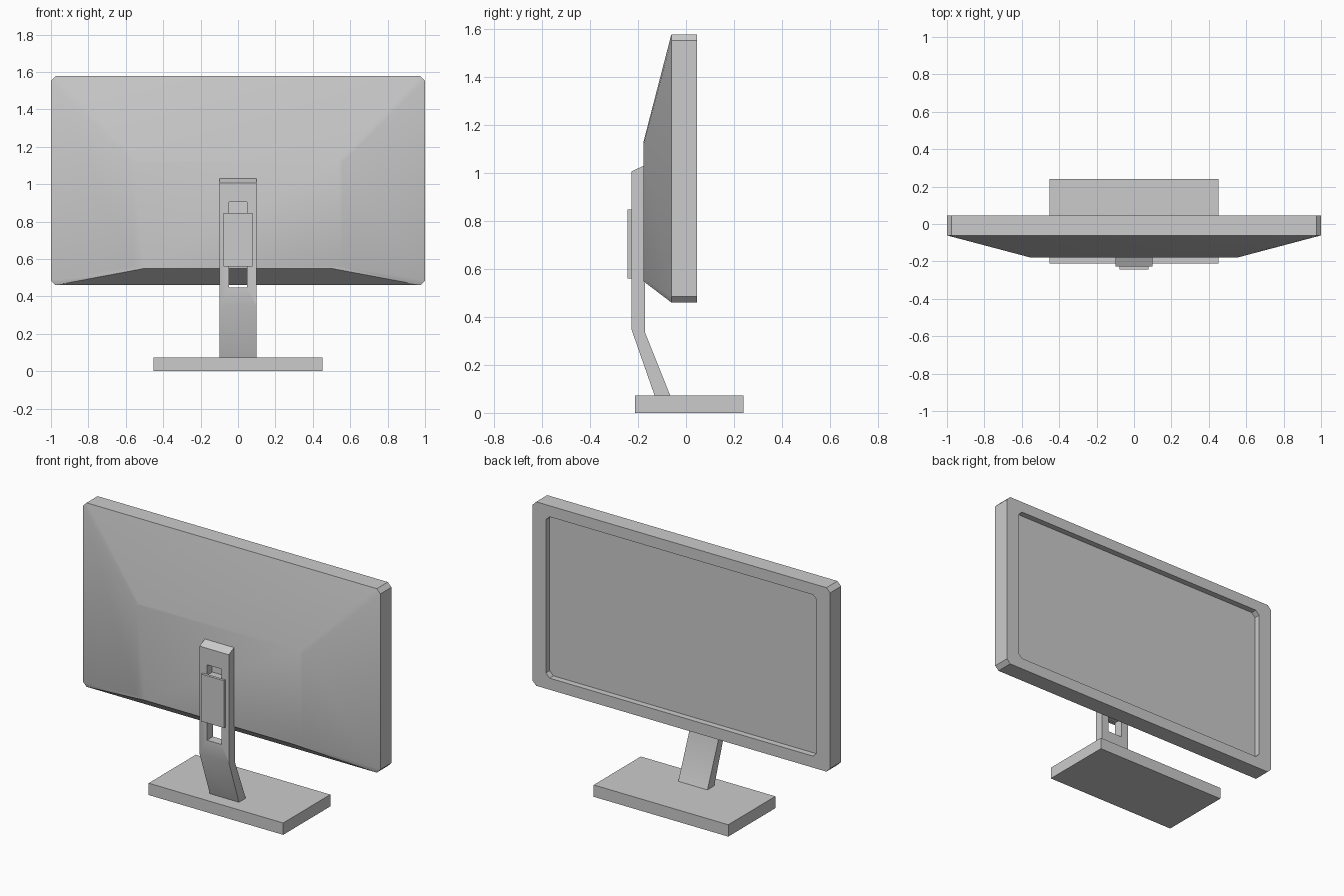
import bpy, bmesh

if "Cube" in bpy.data.objects:
    bpy.data.objects.remove(bpy.data.objects["Cube"])


def add_mesh(name, rings, smooth=True):
    """Skin a series of equal-length rings and cap both ends."""
    bm = bmesh.new()
    loops = [[bm.verts.new(p) for p in ring] for ring in rings]
    n = len(loops[0])
    for a, b in zip(loops, loops[1:]):
        for i in range(n):
            j = (i + 1) % n
            bm.faces.new((a[i], a[j], b[j], b[i]))
    bm.faces.new(loops[0])
    bm.faces.new(loops[-1])
    bmesh.ops.recalc_face_normals(bm, faces=bm.faces)
    mesh = bpy.data.meshes.new(name)
    bm.to_mesh(mesh)
    bm.free()
    obj = bpy.data.objects.new(name, mesh)
    bpy.context.collection.objects.link(obj)
    if smooth:
        shade(obj)
    return obj


def shade(obj):
    bpy.ops.object.select_all(action='DESELECT')
    obj.select_set(True)
    bpy.context.view_layer.objects.active = obj
    bpy.ops.object.shade_smooth_by_angle(angle=0.52)


def octagon(y, hx, z0, z1, top=(0.025, 0.025), bottom=(0.025, 0.025)):
    """Rectangle in the XZ plane with cut corners."""
    tx, tz = top
    bx, bz = bottom
    right = [(hx - bx, z0), (hx, z0 + bz), (hx, z1 - tz), (hx - tx, z1)]
    left = [(-x, z) for x, z in reversed(right)]
    return [(x, y, z) for x, z in right + left]


def box(name, x, y, z):
    ring = lambda h: [(x[0], y[0], h), (x[1], y[0], h), (x[1], y[1], h), (x[0], y[1], h)]
    return add_mesh(name, [ring(z[0]), ring(z[1])], smooth=False)


# Screen housing: recessed panel, bezel, rim and tapered rear shell
add_mesh("screen_housing", [
    octagon(0.008, 0.91, 0.53, 1.51),
    octagon(0.045, 0.91, 0.53, 1.51),
    octagon(0.045, 1.0, 0.46, 1.577),
    octagon(-0.061, 1.0, 0.46, 1.577),
    octagon(-0.178, 0.558, 0.549, 1.126, top=(0.02, 0.012), bottom=(0.055, 0.013)),
])

# Base plate
box("base", (-0.452, 0.452), (-0.212, 0.24), (0, 0.072))

# Bent neck extruded from its side profile
profile = [(-0.13, 0.07), (-0.065, 0.07), (-0.171, 0.335), (-0.171, 1.033), (-0.228, 1.005), (-0.228, 0.35)]
neck = add_mesh("neck", [[(x, y, z) for y, z in profile] for x in (-0.098, 0.098)])

# Height adjustment slot through the neck
cutter = box("slot_cutter", (-0.049, 0.049), (-0.4, 0.0), (0.447, 0.905))
cutter.hide_render = True
mod = neck.modifiers.new("slot", 'BOOLEAN')
mod.operation = 'DIFFERENCE'
mod.solver = 'EXACT'
mod.object = cutter
bpy.context.view_layer.objects.active = neck
bpy.ops.object.modifier_apply(modifier="slot")
bpy.data.objects.remove(cutter)
shade(neck)

# Sliding mount: outer plate and the block running in the slot
box("slider_plate", (-0.077, 0.077), (-0.243, -0.226), (0.56, 0.847))
box("slider_block", (-0.048, 0.048), (-0.23, -0.17), (0.565, 0.842))
